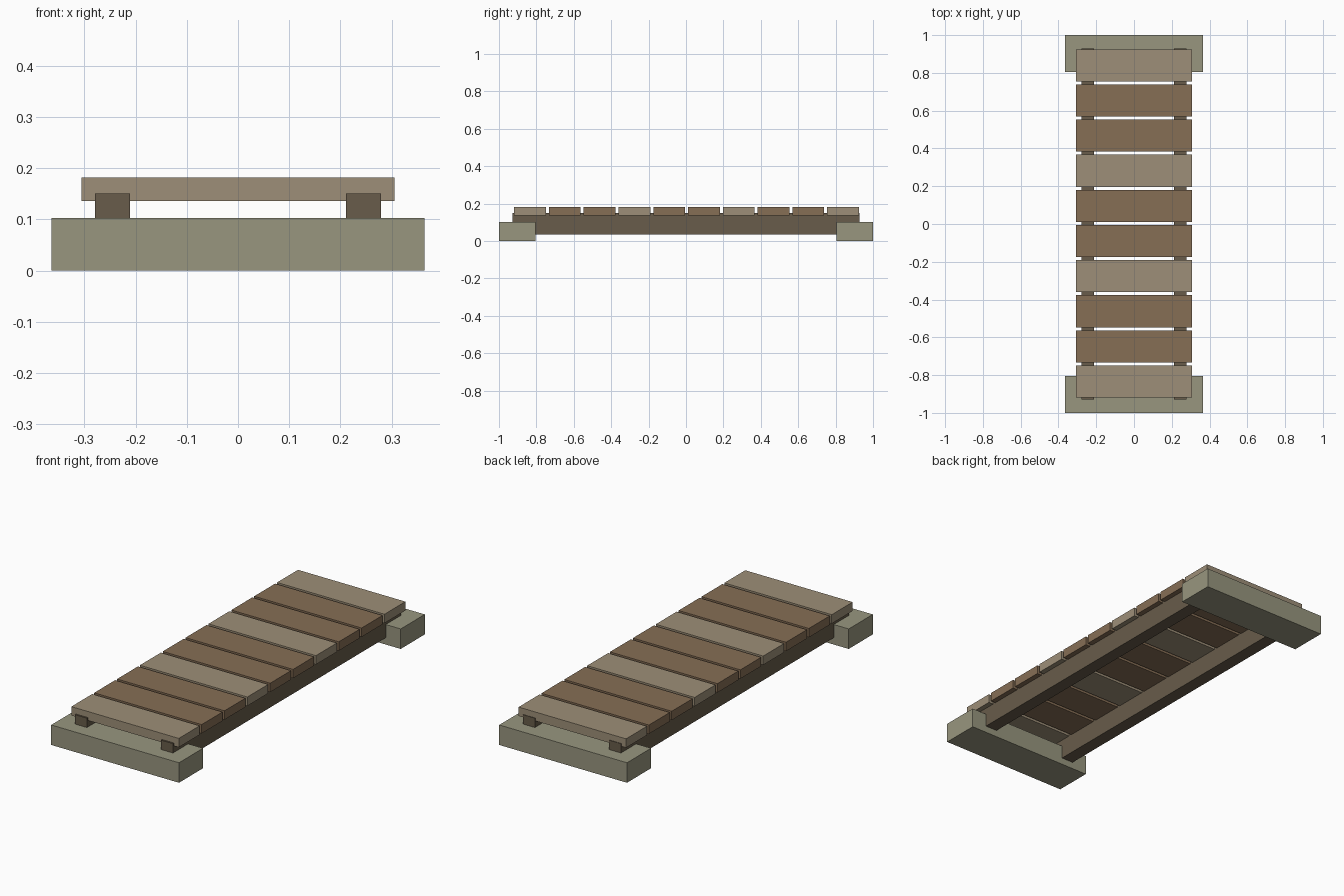
import bpy

if "Cube" in bpy.data.objects:
    bpy.data.objects.remove(bpy.data.objects["Cube"])


def material(name, rgb):
    m = bpy.data.materials.new(name)
    m.diffuse_color = (*rgb, 1.0)
    m.use_nodes = True
    m.node_tree.nodes["Principled BSDF"].inputs["Base Color"].default_value = m.diffuse_color
    return m


def box(name, lo, hi, mat):
    """Axis-aligned box between two corners."""
    bpy.ops.mesh.primitive_cube_add(size=1, location=[(a + b) / 2 for a, b in zip(lo, hi)])
    ob = bpy.context.object
    ob.name = name
    ob.scale = [b - a for a, b in zip(lo, hi)]
    bpy.ops.object.transform_apply(location=False, rotation=False, scale=True)
    ob.data.materials.append(mat)
    return ob


stone = material("stone", (0.314, 0.305, 0.212))
dark_wood = material("dark_wood", (0.138, 0.107, 0.069))
brown_wood = material("brown_wood", (0.238, 0.156, 0.091))
pale_wood = material("pale_wood", (0.34, 0.275, 0.188))

# Stone footings at both ends
box("front_footing", (-0.364, -1.0, 0), (0.364, -0.804, 0.103), stone)
box("back_footing", (-0.364, 0.804, 0), (0.364, 1.0, 0.103), stone)

# Long beams, set into the footings
for side, x in (("left", -0.245), ("right", 0.245)):
    box(f"{side}_beam", (x - 0.034, -0.928, 0.035), (x + 0.034, 0.928, 0.151), dark_wood)

# Deck planks, every third one paler
PLANKS, PITCH, WIDTH = 10, 0.186, 0.17
for i in range(PLANKS):
    y = (i - (PLANKS - 1) / 2) * PITCH + 0.003
    box(f"deck_plank_{i + 1}", (-0.306, y - WIDTH / 2, 0.136), (0.306, y + WIDTH / 2, 0.182),
        pale_wood if i % 3 == 0 else brown_wood)
